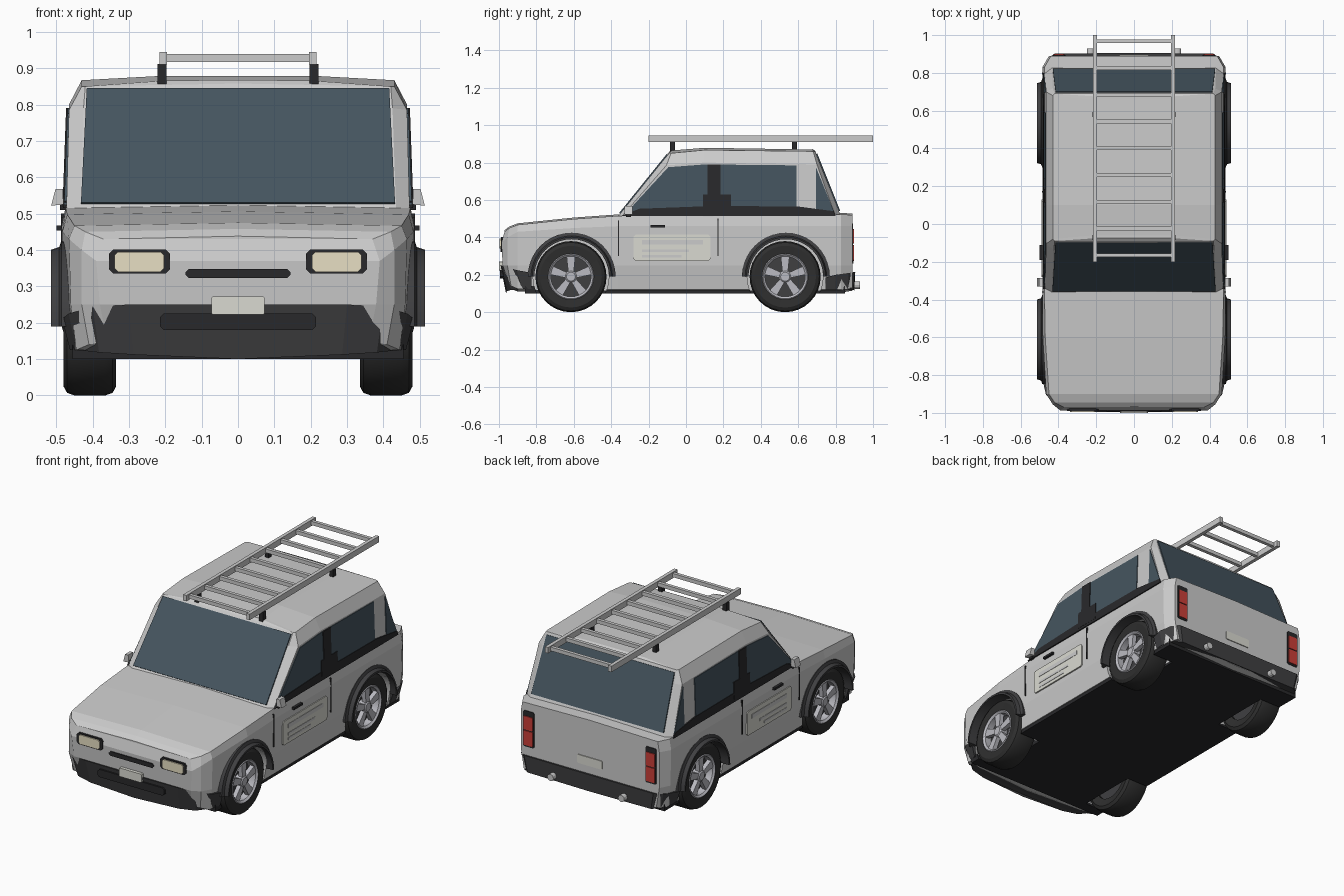
import bpy, bmesh
from math import sin, cos, pi, tau
from mathutils import Vector

if "Cube" in bpy.data.objects:
    bpy.data.objects.remove(bpy.data.objects["Cube"])


def material(name, *rgb):
    m = bpy.data.materials.new(name)
    m.diffuse_color = (*rgb, 1)
    m.use_nodes = True
    m.node_tree.nodes["Principled BSDF"].inputs["Base Color"].default_value = m.diffuse_color
    return m


GLASS = material("tinted_glass", .06, .09, .115)
BLACK = material("black_plastic", .022, .022, .024)
TRIM = material("dark_trim", .05, .05, .053)
RUBBER = material("rubber", .028, .028, .028)
ALLOY = material("alloy", .5, .5, .54)
CREAM = material("lens_cream", .8, .74, .55)
PALE = material("pale_sign", .7, .7, .64)
RED = material("tail_red", .6, .05, .04)


def make(name, verts, faces, mat=None, smooth=False):
    me = bpy.data.meshes.new(name)
    me.from_pydata([tuple(v) for v in verts], [], faces)
    bm = bmesh.new()
    bm.from_mesh(me)
    bmesh.ops.remove_doubles(bm, verts=bm.verts, dist=1e-5)
    bmesh.ops.recalc_face_normals(bm, faces=bm.faces)
    bm.to_mesh(me)
    bm.free()
    ob = bpy.data.objects.new(name, me)
    bpy.context.collection.objects.link(ob)
    if mat:
        me.materials.append(mat)
    if smooth:
        bpy.ops.object.select_all(action='DESELECT')
        ob.select_set(True)
        bpy.context.view_layer.objects.active = ob
        bpy.ops.object.shade_smooth_by_angle(angle=.6)
    return ob


def loft(name, halves, mat=None):
    """Skin half rings (ends on x=0), mirrored to full rings, capped in strips."""
    rings = [h + [(-x, y, z) for x, y, z in h[-2:0:-1]] for h in halves]
    n, m = len(rings[0]), len(halves[0])
    faces = []
    for k in range(len(rings) - 1):
        for i in range(n):
            j = (i + 1) % n
            faces.append((k*n + i, k*n + j, k*n + n + j, k*n + n + i))
    for b in (0, (len(rings) - 1) * n):
        for i in range(m - 1):
            f = [b + i, b + i + 1, b + (n - i - 1) % n, b + (n - i) % n]
            faces.append(tuple(dict.fromkeys(f)))
    return make(name, [p for r in rings for p in r], faces, mat)


def slab(name, pts, vec, mat=None):
    """Polygon extruded along a vector."""
    n, v = len(pts), Vector(vec)
    verts = [Vector(p) for p in pts] + [Vector(p) + v for p in pts]
    faces = [tuple(range(n)), tuple(range(n, 2*n))]
    faces += [(i, (i+1) % n, n + (i+1) % n, n + i) for i in range(n)]
    return make(name, verts, faces, mat)


def box(name, x, y, z, mat=None):
    (a, b), (c, d), (e, f) = x, y, z
    return slab(name, [(a, c, e), (b, c, e), (b, d, e), (a, d, e)], (0, 0, f - e), mat)


def plate(name, x, z, y, dy, c, mat):
    """Panel facing along y with cut corners."""
    (a, b), (d, e) = x, z
    pts = [(a+c, d), (b-c, d), (b, d+c), (b, e-c), (b-c, e), (a+c, e), (a, e-c), (a, d+c)]
    return slab(name, [(p, y, q) for p, q in pts], (0, dy, 0), mat)


def lathe(name, prof, s, cy, cz, mat, seg=32, arc=tau):
    """Closed (radius, x) profile turned about an x-parallel axis."""
    full, n = arc > 6.2, len(prof)
    steps = seg if full else seg + 1
    verts = [(s*x, cy + r*cos(arc*k/seg), cz + r*sin(arc*k/seg)) for k in range(steps) for r, x in prof]
    faces = [(k*n + i, k*n + (i+1) % n, (k+1) % steps*n + (i+1) % n, (k+1) % steps*n + i)
             for k in range(seg) for i in range(n)]
    if not full:
        faces += [tuple(range(n)), tuple(range(seg*n, seg*n + n))]
    return make(name, verts, faces, mat, True)


# Lower body: cross-sections from nose to tail
def section(y, zt, wt, ws, zs, wl, wb, zb, dy=(0, 0, 0, 0)):
    return [(0, y+dy[0], zt+.008), (wt, y+dy[0], zt), (ws, y+dy[1], zs),
            (wl, y+dy[2], .25), (wb, y+dy[3], zb), (0, y+dy[3], zb-.015)]


body = loft("lower_body", [
    section(-.98, .43, .37, .39, .37, .38, .36, .15, (.01, -.007, 0, .035)),
    section(-.955, .45, .42, .43, .40, .43, .41, .14, (.01, 0, 0, .02)),
    section(-.90, .467, .45, .465, .43, .46, .445, .125),
    section(-.60, .498, .47, .483, .45, .478, .46, .12),
    section(-.36, .515, .474, .485, .46, .48, .46, .12),
    section(.83, .522, .474, .485, .46, .48, .46, .12),
    section(.89, .52, .44, .45, .46, .45, .43, .13)])
under = slab("underbody", [(-.455, -.86, .1), (.455, -.86, .1), (.455, .85, .1), (-.455, .85, .1)],
             (0, 0, .04), BLACK)

# Wheel wells cut from the body and floor
WHEELS = [("front", -.615), ("rear", .53)]
for n, cy in WHEELS:
    for s in (-1, 1):
        cut = lathe("well_cutter", [(0, .32), (.203, .32), (.203, .6), (0, .6)], s, cy, .19, BLACK)
        cut.hide_render = True
        for ob in (body, under):
            mod = ob.modifiers.new("well", 'BOOLEAN')
            mod.operation, mod.object, mod.solver = 'DIFFERENCE', cut, 'EXACT'
            bpy.context.view_layer.objects.active = ob
            bpy.ops.object.modifier_apply(modifier=mod.name)
        bpy.data.objects.remove(cut)

# Cabin: stacked plan outlines up to the crowned roof
loft("cabin", [
    [(0, -.365, .51), (.435, -.365, .51), (.472, -.345, .51), (.475, .1, .51),
     (.475, .80, .51), (.435, .83, .51), (0, .83, .51)],
    [(0, -.139, .79), (.425, -.139, .79), (.465, -.105, .785), (.465, .1, .80),
     (.465, .70, .79), (.43, .718, .79), (0, .718, .79)],
    [(0, -.09, .858), (.42, -.09, .85), (.43, -.08, .85), (.43, .1, .867),
     (.43, .68, .86), (.42, .69, .86), (0, .69, .865)],
    [(0, -.075, .868), (.2, -.075, .866), (.21, -.06, .866), (.21, .1, .879),
     (.21, .66, .87), (.2, .675, .87), (0, .675, .872)]])
slab("windshield", [(-.432, -.350, .525), (.432, -.350, .525), (.416, -.096, .84), (-.416, -.096, .84)],
     (0, -.007, .006), GLASS)
slab("rear_window", [(-.43, .816, .54), (.43, .816, .54), (.415, .694, .845), (-.415, .694, .845)],
     (0, .008, .003), GLASS)

# Bumpers
for name, plan, zs, shift in [
    ("front_bumper", [(0, -.992), (.30, -.988), (.40, -.968), (.466, -.905), (.484, -.825), (0, -.825)],
     [(.10, .25), (.112, .25), (.118, .245), (.125, .225), (.125, .21), (.11, .21)], .03),
    ("rear_bumper", [(0, .905), (.42, .903), (.462, .87), (.486, .80), (.484, .745), (0, .745)],
     [(.115, .215), (.118, .215), (.12, .21), (.12, .2), (.12, .185), (.115, .185)], -.005)]:
    low = [(x*.955, y + (shift if i < 4 else 0), z[0]) for i, ((x, y), z) in enumerate(zip(plan, zs))]
    top = [(x, y, z[1]) for (x, y), z in zip(plan, zs)]
    loft(name, [low, top], TRIM)

# Nose and tail details on the centre line
plate("grille_slot", (-.145, .145), (.323, .348), -.97, -.022, .01, BLACK)
plate("lower_intake", (-.215, .215), (.18, .225), -.95, -.044, .01, BLACK)
plate("front_plate", (-.073, .073), (.222, .272), -.97, -.03, .004, PALE)
plate("rear_plate", (-.08, .08), (.26, .31), .88, .015, .004, PALE)


def side_x(z):
    return .470 - .036 * (z - .51)


for s in (-1, 1):
    def glazing(name, pts, mat, lift=.009):
        slab(name, [(s*side_x(z), y, z) for y, z in pts], (s*lift, 0, 0), mat)

    def door_panel(name, y0, y1, z0, z1, lift, mat=None):
        box(name, (s*.47, s*lift), (y0, y1), (z0, z1), mat)

    # Side glazing, sill strip and door pillar
    glazing("side_window", [(-.325, .525), (-.095, .775), (.1, .79), (.59, .785), (.59, .53)], GLASS)
    glazing("quarter_window", [(.695, .54), (.695, .775), (.79, .54)], GLASS)
    glazing("sill_strip", [(-.345, .515), (-.25, .553), (.15, .568), (.60, .565), (.79, .54), (.80, .515)],
            BLACK, .012)
    glazing("door_pillar", [(.09, .53), (.09, .63), (.115, .63), (.115, .79), (.185, .79),
                            (.185, .63), (.24, .63), (.24, .53)], BLACK, .013)

    # Doors
    door_panel("front_door_gap", -.363, -.358, .30, .49, .487, BLACK)
    door_panel("rear_door_gap", .168, .174, .30, .50, .487, BLACK)
    door_panel("door_handle", -.19, -.112, .454, .467, .499, BLACK)
    slab("door_sign", [(s*.475, y, z) for y, z in [(-.27, .275), (.12, .275), (.13, .285), (.13, .405),
         (.12, .415), (-.27, .415), (-.28, .405), (-.28, .285)]], (s*.014, 0, 0), PALE)
    for y1, z, h in [(.09, .375, .012), (.015, .328, .007), (-.025, .3, .007)]:
        door_panel("sign_stripe", -.235, y1, z - h, z + h, .491)

    # Wing mirror
    slab("mirror", [(s*.48, -.33, .525), (s*.514, -.33, .522), (s*.502, -.33, .568), (s*.482, -.33, .568)],
         (0, .045, 0))
    box("mirror_stem", (s*.46, s*.49), (-.32, -.295), (.51, .535), BLACK)

    # Lamps
    def lamp(name, x0, x1, z0, z1, y, dy, c, mat):
        plate(name, tuple(sorted((s*x0, s*x1))), (z0, z1), y, dy, c, mat)
    lamp("headlight_bezel", .187, .355, .335, .402, -.96, -.030, .012, BLACK)
    lamp("headlight_lens", .203, .340, .340, .395, -.96, -.036, .01, CREAM)
    lamp("taillight_bezel", .362, .432, .265, .475, .88, .014, .006, BLACK)
    lamp("taillight_lower", .368, .426, .275, .36, .88, .019, .004, RED)
    lamp("taillight_upper", .368, .426, .366, .445, .88, .019, .004, RED)

    # Exhaust pipe along y
    slab("exhaust", [(s*.23 + .02*cos(k*pi/6), .84, .145 + .02*sin(k*pi/6)) for k in range(12)], (0, .09, 0))

    # Ladder rail and its roof mounts
    box("ladder_rail", (s*.195, s*.216), (-.2, 1), (.91, .945))
    for y in (-.072, .58):
        box("ladder_mount", (s*.197, s*.221), (y-.014, y+.014), (.855, .912), BLACK)

    # Wheels and arch flares
    for n, cy in WHEELS:
        lathe(n + "_tyre", [(.12, .345), (.165, .335), (.183, .345), (.19, .365), (.19, .45), (.183, .47),
                            (.165, .48), (.122, .476)], s, cy, .19, RUBBER)
        lathe(n + "_rim", [(.125, .474), (.118, .48), (.107, .47), (.107, .40), (.125, .40)], s, cy, .19, ALLOY)
        lathe(n + "_wheel_disc", [(0, .43), (.122, .43), (.122, .36), (0, .36)], s, cy, .19, TRIM)
        lathe(n + "_hub", [(0, .476), (.024, .476), (.034, .468), (.034, .42), (0, .42)], s, cy, .19, ALLOY, 20)
        for k in range(5):
            a = pi/2 + k*tau/5
            pts = [(.02, -.014), (.112, -.024), (.112, .024), (.02, .014)]
            slab(n + "_spoke", [(s*.445, cy + r*cos(a) - t*sin(a), .19 + r*sin(a) + t*cos(a))
                                for r, t in pts], (s*.026, 0, 0), ALLOY)
        lathe(n + "_arch_flare", [(.2, .44), (.2, .514), (.211, .514), (.218, .492), (.235, .486), (.235, .44)],
              s, cy + .004, .19, TRIM, 20, pi)

# Ladder rungs
for k in range(9):
    y = -.165 + k*.1415
    box("ladder_rung", (-.197, .197), (y-.01, y+.01), (.917, .939))
